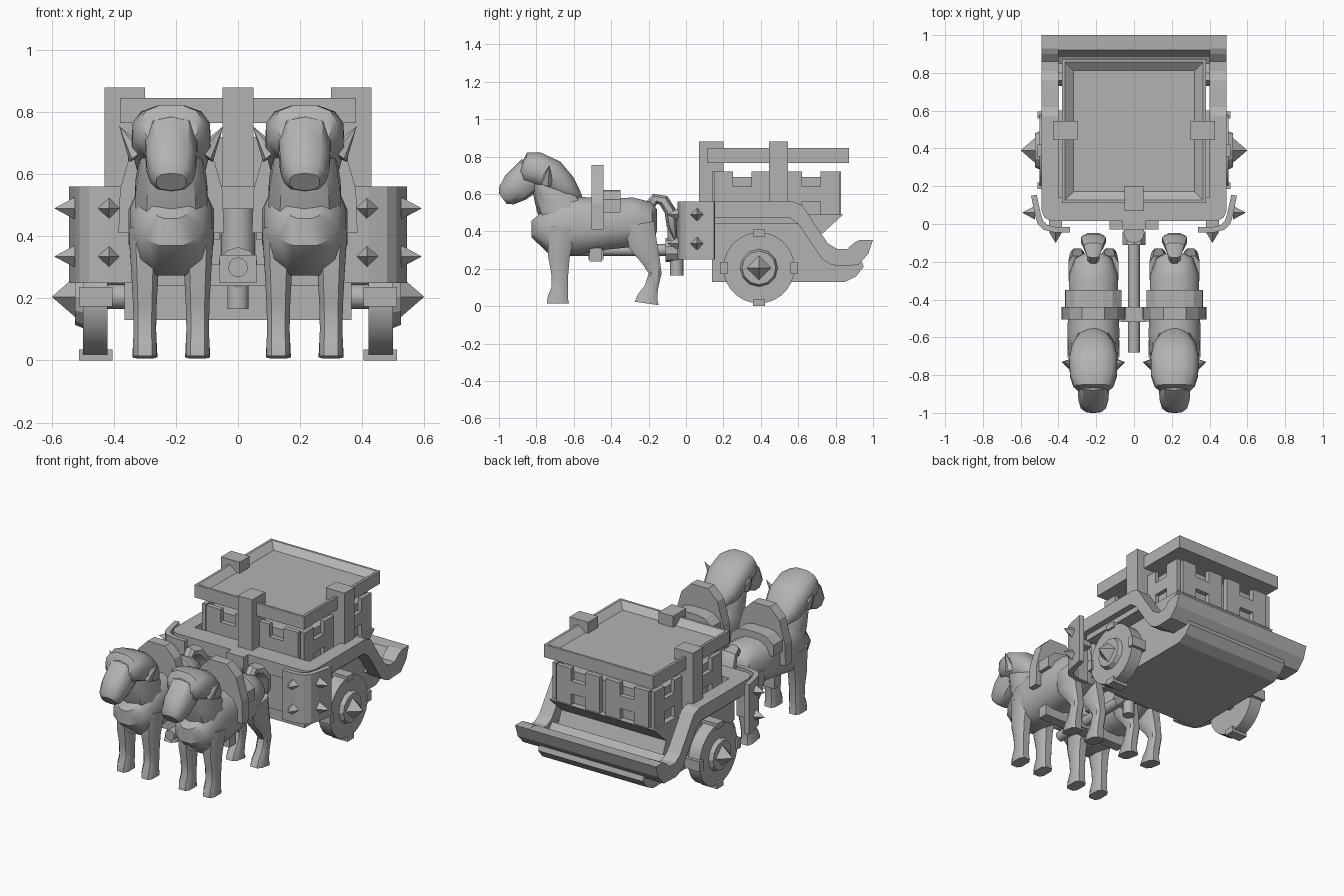
import bpy, bmesh, math
from mathutils import Vector, Matrix

if "Cube" in bpy.data.objects:
    bpy.data.objects.remove(bpy.data.objects["Cube"])

GREY = bpy.data.materials.new("plain grey")
GREY.diffuse_color = (0.45, 0.45, 0.45, 1)
GREY.use_nodes = True
GREY.node_tree.nodes["Principled BSDF"].inputs["Base Color"].default_value = GREY.diffuse_color


def finish(name, bm, smooth=False):
    bmesh.ops.recalc_face_normals(bm, faces=bm.faces)
    me = bpy.data.meshes.new(name)
    bm.to_mesh(me)
    bm.free()
    ob = bpy.data.objects.new(name, me)
    bpy.context.collection.objects.link(ob)
    me.materials.append(GREY)
    if smooth:
        bpy.context.view_layer.objects.active = ob
        ob.select_set(True)
        bpy.ops.object.shade_smooth_by_angle(angle=math.radians(40))
        ob.select_set(False)
    return ob


def skin(name, rings, smooth=False):
    """Bridge equal-length rings of points and cap both ends."""
    bm = bmesh.new()
    vs = [[bm.verts.new(p) for p in r] for r in rings]
    n = len(vs[0])
    for a, b in zip(vs, vs[1:]):
        for i in range(n):
            j = (i + 1) % n
            bm.faces.new((a[i], a[j], b[j], b[i]))
    bm.faces.new(vs[0])
    bm.faces.new(vs[-1])
    return finish(name, bm, smooth)


def prism(name, pts, axis, lo, hi, smooth=False):
    """Extrude a flat outline along x, y or z."""
    def put(p, t):
        return {"x": (t, *p), "y": (p[0], t, p[1]), "z": (*p, t)}[axis]
    return skin(name, [[put(p, t) for p in pts] for t in (lo, hi)], smooth)


def box(name, x, y, z):
    return prism(name, [(x[0], y[0]), (x[1], y[0]), (x[1], y[1]), (x[0], y[1])], "z", *z)


def cone(name, start, end, r1, r2, sides, smooth=False):
    bm = bmesh.new()
    a, b = Vector(start), Vector(end)
    rot = (b - a).to_track_quat("Z", "Y").to_matrix().to_4x4()
    bmesh.ops.create_cone(bm, cap_ends=True, segments=sides, radius1=r1, radius2=r2,
                          depth=(b - a).length, matrix=Matrix.Translation((a + b) / 2) @ rot)
    if r2 == 0:
        bmesh.ops.remove_doubles(bm, verts=bm.verts, dist=1e-5)
    return finish(name, bm, smooth)


def limb(name, cx, stations, sides=10, power=0.8):
    """Loft along a path in the yz plane; stations are y, z, half width, half depth."""
    def soft(v):
        return math.copysign(abs(v) ** power, v)
    rings = []
    for i, (y, z, rx, rd) in enumerate(stations):
        p, q = stations[max(i - 1, 0)], stations[min(i + 1, len(stations) - 1)]
        t = Vector((q[0] - p[0], q[1] - p[1])).normalized()
        ring = []
        for k in range(sides):
            a = 2 * math.pi * (k + 0.5) / sides
            c, s = soft(math.cos(a)) * rx, soft(math.sin(a)) * rd
            ring.append((cx + c, y - t.y * s, z + t.x * s))
        rings.append(ring)
    return skin(name, rings, True)


def mirrored(pts, s):
    return [(s * p[0], p[1]) for p in pts]


# cart hull, scooped tail and front deck
prism("hull", [(.14, .13), (.85, .13), (.91, .16), (.95, .21), (.94, .24), (.80, .23), (.75, .30),
               (.72, .38), (.84, .49), (.04, .49), (.04, .25), (.14, .25)], "x", -.365, .365)
box("deck", (-.45, .45), (.1, .6), (.44, .49))
prism("tail_scoop", [(.73, .26), (.80, .215), (.92, .22), (.975, .28), (1, .355), (.92, .35),
                     (.885, .28), (.85, .26), (.80, .265), (.76, .31)], "x", -.49, .49)
corner = [(.49, .14), (.49, .07), (.475, .035), (.44, .015)]
prism("front_rail", corner + mirrored(corner[::-1], -1), "z", .475, .56)

# crate with panelled walls
box("crate_core", (-.33, .33), (.17, .80), (.49, .69))


def panel(name, c, turn):
    """One H-shaped wall panel: two stiles and a crossbar."""
    for part, lo, hi, z in (("stile", -.15, -.05, (.49, .72)), ("stile", .05, .15, (.49, .72)),
                            ("crossbar", -.05, .05, (.56, .64))):
        turn(name + "_" + part, (c + lo, c + hi), z)


for c in (-.17, .17):
    panel("back_panel", c, lambda n, u, z: box(n, u, (.80, .83), z))
    panel("front_panel", c, lambda n, u, z: box(n, u, (.14, .17), z))
for s in (1, -1):
    for c in (.30, .67):
        panel("side_panel", c, lambda n, u, z: box(n, sorted((s * .33, s * .355)), u, z))

# roof tray with a raised bevelled frame
roof = []
for i, z in ((0, .765), (0, .845), (.015, .845), (.06, .81)):
    x, y0, y1 = .38 - i, .112 + i, .872 - i
    roof.append([(-x, y0, z), (x, y0, z), (x, y1, z), (-x, y1, z)])
skin("roof", roof)
box("front_post", (-.05, .05), (.07, .20), (.49, .88))

for s in (1, -1):
    box("side_post", sorted((s * .30, s * .43)), (.445, .545), (.49, .88))
    # swept side rail
    prism("side_rail", [(.14, .56), (.57, .56), (.62, .54), (.70, .42), (.76, .335), (.81, .305),
                        (.86, .305), (.90, .34), (.93, .355), (.995, .355), (.97, .28), (.92, .22),
                        (.78, .22), (.73, .25), (.60, .44), (.55, .475), (.14, .475)],
          "x", *sorted((s * .40, s * .49)))
    # wheel with rim blocks and spiked hub
    hub = Vector((0, .39, .205))
    cone("wheel", hub + Vector((s * .42, 0, 0)), hub + Vector((s * .50, 0, 0)), .19, .19, 28, True)
    cone("axle", hub, hub + Vector((s * .42, 0, 0)), .04, .04, 10, True)
    cone("hub", hub + Vector((s * .49, 0, 0)), hub + Vector((s * .525, 0, 0)), .105, .09, 12)
    cone("hub_spike", hub + Vector((s * .525, 0, 0)), hub + Vector((s * .6, 0, 0)), .065, 0, 4)
    for dy, dz in ((1, 0), (-1, 0), (0, 1), (0, -1)):
        y, z = .39 + dy * .187, .205 + dz * .187
        hy, hz = (.018, .032) if dy else (.032, .018)
        box("rim_block", sorted((s * .405, s * .512)), (y - hy, y + hy), (z - hz, z + hz))
    # curved corner shield with spikes
    shield = [(.34, -.045), (.42, -.045), (.48, -.03), (.51, .0), (.525, .05), (.545, .15),
              (.515, .155), (.495, .06), (.48, .015), (.46, -.005), (.41, -.017), (.34, -.017)]
    prism("corner_shield", mirrored(shield, s), "z", .25, .56)
    box("shield_mount", sorted((s * .38, s * .45)), (-.02, .06), (.44, .53))
    for z in (.49, .335):
        cone("front_spike", (s * .415, -.04, z), (s * .415, -.1, z), .036, 0, 4)
        cone("side_spike", (s * .525, .06, z), (s * .592, .06, z), .036, 0, 4)

# hitch and draft pole
box("hitch_plate", (-.13, .13), (-.03, .05), (.25, .39))
box("hitch_neck", (-.06, .06), (-.03, .03), (.38, .56))
cone("hitch_pin", (0, -.045, .30), (0, -.045, .49), .055, .055, 12, True)
cone("hitch_foot", (0, -.05, .165), (0, -.05, .30), .036, .036, 10, True)
cone("pole_collar", (0, -.11, .30), (0, -.04, .30), .065, .065, 10)
cone("draft_pole", (0, -.68, .30), (0, .05, .30), .032, .032, 12, True)
box("yoke_block", (-.06, .06), (-.52, -.44), (.25, .34))
box("yoke_bar", (-.30, .30), (-.515, -.45), (.24, .31))

# pair of ponies
for cx in (-.215, .215):
    limb("pony_body", cx, [(-.155, .46, .05, .06), (-.18, .46, .10, .10), (-.27, .45, .133, .135),
                           (-.42, .44, .135, .14), (-.58, .43, .142, .16), (-.69, .435, .135, .17),
                           (-.75, .47, .11, .13), (-.775, .50, .06, .07)], 12)
    limb("pony_neck", cx, [(-.63, .44, .125, .13), (-.69, .56, .12, .12), (-.74, .65, .105, .09),
                           (-.78, .73, .09, .06)])
    limb("pony_head", cx, [(-.76, .73, .08, .06), (-.83, .705, .088, .095), (-.91, .635, .083, .085),
                           (-.96, .59, .07, .06), (-.98, .575, .05, .035)])
    limb("mane", cx, [(-.878, .745, .085, .05), (-.86, .74, .108, .085), (-.80, .735, .128, .092),
                      (-.72, .70, .13, .09), (-.65, .635, .115, .075), (-.59, .585, .08, .04),
                      (-.56, .565, .03, .015)], 12)
    limb("tail", cx, [(-.20, .53, .03, .03), (-.165, .575, .035, .03), (-.12, .565, .055, .033),
                      (-.085, .51, .07, .033), (-.075, .43, .06, .03), (-.06, .37, .025, .012),
                      (-.05, .34, .004, .004)], 8)
    for s in (1, -1):
        x = cx + s * .085
        limb("front_leg", x, [(-.66, .42, .055, .08), (-.68, .27, .045, .062), (-.675, .18, .04, .048),
                              (-.675, .10, .038, .045), (-.685, .05, .04, .056), (-.685, .015, .04, .062)], 8, .6)
        limb("hind_leg", x, [(-.25, .44, .05, .085), (-.23, .33, .048, .08), (-.185, .24, .042, .05),
                             (-.165, .175, .036, .036), (-.185, .10, .036, .038),
                             (-.205, .05, .04, .056), (-.21, .015, .042, .068)], 8, .6)
        cone("ear", (cx + s * .105, -.745, .66), (cx + s * .168, -.73, .755), .036, 0, 6)
    # harness saddle
    arch = [(.17, .41), (.165, .55), (.125, .69), (.06, .755)]
    prism("saddle_arch", [(cx + p[0], p[1]) for p in arch + mirrored(arch[::-1], -1)], "y", -.505, -.44)
    seat = [(.15, .50), (.148, .57), (.10, .61), (.05, .62)]
    prism("saddle_seat", [(cx + p[0], p[1]) for p in seat + mirrored(seat[::-1], -1)], "y", -.44, -.35)
